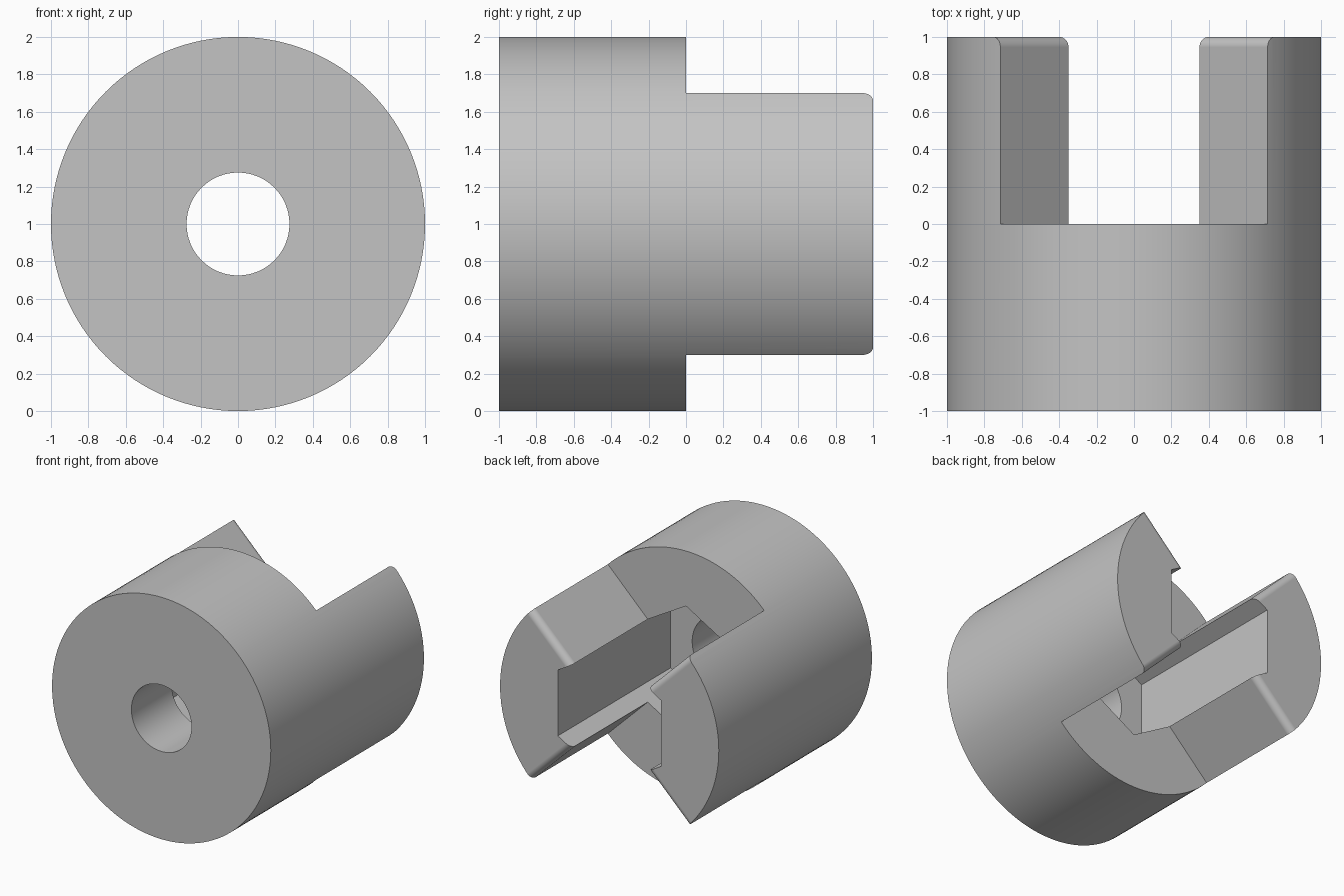
import bpy, bmesh, math

if "Cube" in bpy.data.objects:
    bpy.data.objects.remove(bpy.data.objects["Cube"])

AXIS_Z = 1.0                      # height of the hub axis
JAW_ANGLE = math.radians(44.4)    # half angle of each jaw
HEX_RADIUS = 0.545
BORE_RADIUS = 0.275
POCKET_FLOOR = -0.473
FILLET = 0.055

steel = bpy.data.materials.new("plain_grey")
steel.use_nodes = True
grey = (0.55, 0.55, 0.55, 1)
steel.diffuse_color = grey
steel.node_tree.nodes["Principled BSDF"].inputs["Base Color"].default_value = grey


def loft(name, sections):
    """Solid through a list of (y, [(x, z), ...]) cross-sections."""
    bm = bmesh.new()
    rings = [[bm.verts.new((x, y, z + AXIS_Z)) for x, z in pts] for y, pts in sections]
    for a, b in zip(rings, rings[1:]):
        for i in range(len(a)):
            j = (i + 1) % len(a)
            bm.faces.new((a[i], a[j], b[j], b[i]))
    bm.faces.new(rings[0])
    bm.faces.new(rings[-1])
    bmesh.ops.recalc_face_normals(bm, faces=bm.faces)
    mesh = bpy.data.meshes.new(name)
    bm.to_mesh(mesh)
    bm.free()
    mesh.materials.append(steel)
    obj = bpy.data.objects.new(name, mesh)
    bpy.context.collection.objects.link(obj)
    return obj


def ring(radius, sides):
    """Regular polygon with a corner straight up."""
    turn = 2 * math.pi / sides
    return [(radius * math.sin(i * turn), radius * math.cos(i * turn)) for i in range(sides)]


def prism(name, radius, sides, y0, y1):
    return loft(name, [(y0, ring(radius, sides)), (y1, ring(radius, sides))])


def wedge(name, side):
    """Gap between the jaws, flaring at the end to round the jaw tips."""
    def section(inset):
        drop = inset / math.cos(JAW_ANGLE)
        top = 1.3 * math.tan(JAW_ANGLE) - drop
        return [(0, -side * drop), (1.3, side * top), (-1.3, side * top)]

    sections = [(0, section(0))]
    steps = 12
    for i in range(steps + 1):
        a = i / steps * math.pi / 2
        sections.append((1 - FILLET + FILLET * math.sin(a), section(FILLET * (1 - math.cos(a)))))
    sections.append((1.1, section(FILLET)))
    return loft(name, sections)


# Cylindrical hub, cut by the jaw gaps, hexagonal pocket and bore
hub = prism("coupling_hub", 1, 128, -1, 1)
cutters = [
    wedge("upper_gap_cutter", 1),
    wedge("lower_gap_cutter", -1),
    prism("hex_pocket_cutter", HEX_RADIUS, 6, POCKET_FLOOR, 1.2),
    prism("bore_cutter", BORE_RADIUS, 64, -1.2, 0.1),
]

bpy.ops.object.select_all(action="DESELECT")
bpy.context.view_layer.objects.active = hub
hub.select_set(True)
for cutter in cutters:
    cut = hub.modifiers.new(cutter.name, "BOOLEAN")
    cut.operation = "DIFFERENCE"
    cut.solver = "EXACT"
    cut.object = cutter
    bpy.ops.object.modifier_apply(modifier=cut.name)
    bpy.data.objects.remove(cutter)

# Smooth curved surfaces, crisp machined edges
bpy.ops.object.shade_smooth_by_angle(angle=math.radians(25))
weighted = hub.modifiers.new("flat_walls", "WEIGHTED_NORMAL")
weighted.keep_sharp = True
